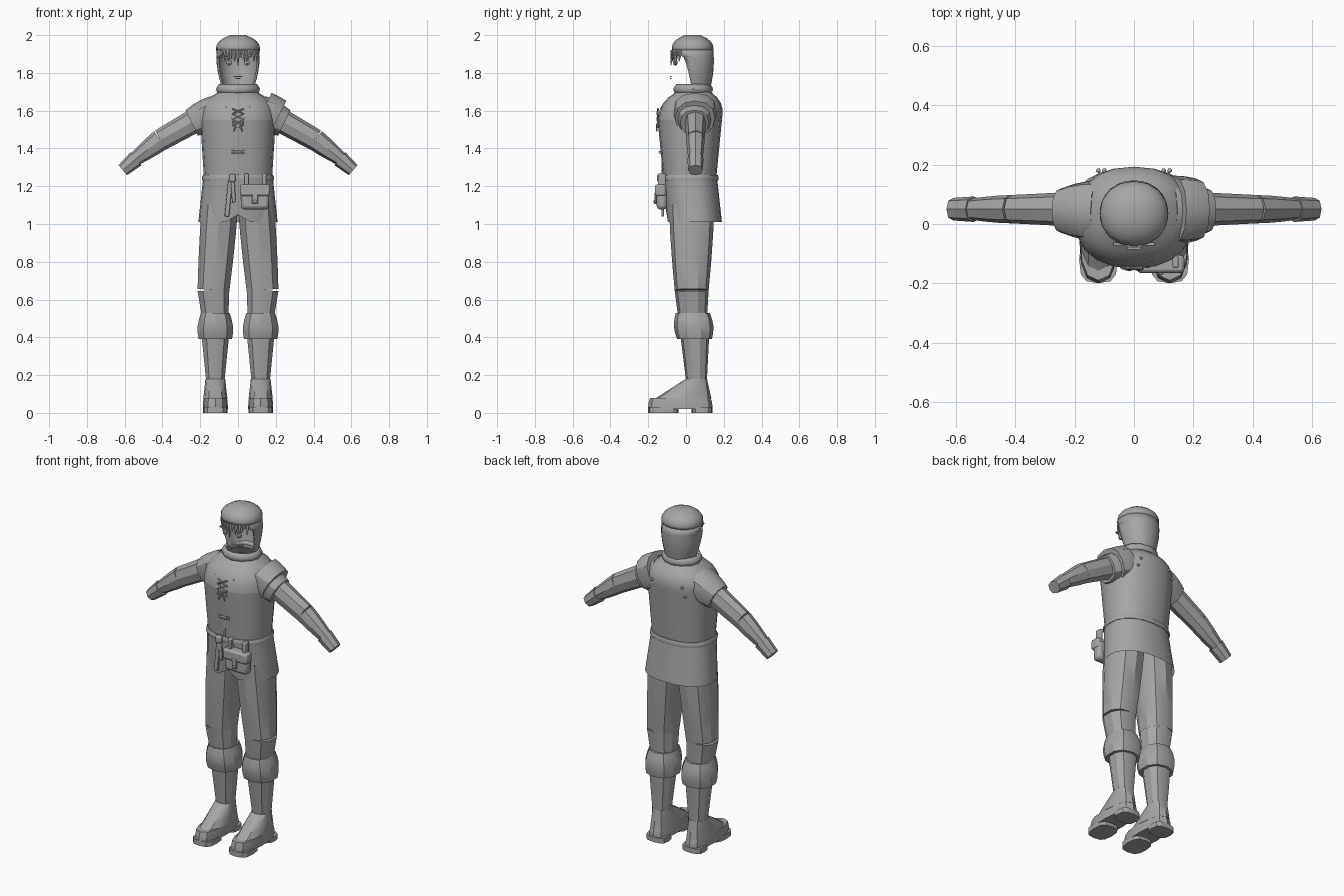
import bpy, bmesh, math
from mathutils import Vector

cube = bpy.data.objects.get("Cube")
if cube:
    bpy.data.objects.remove(cube, do_unlink=True)

shade = (.38, .38, .38, 1)
grey = bpy.data.materials.new("plain grey")
grey.use_nodes = True
grey.diffuse_color = shade
grey.node_tree.nodes["Principled BSDF"].inputs["Base Color"].default_value = shade
parts = []


def add_part(name, bm, location=(0, 0, 0)):
    bmesh.ops.recalc_face_normals(bm, faces=bm.faces)
    mesh = bpy.data.meshes.new(name)
    bm.to_mesh(mesh)
    bm.free()
    mesh.materials.append(grey)
    part = bpy.data.objects.new(name, mesh)
    part.location = location
    bpy.context.collection.objects.link(part)
    parts.append(part)
    return part


def blend(first, last, amount):
    return first + (last - first) * amount


def signed_power(value, power):
    return math.copysign(abs(value) ** power, value)


def sweep(name, start, end, start_size, end_size, bulge=0, taper=1, steps=3, sides=12,
          squareness=2.3, arc_end=math.pi, caps=("start", "end")):
    """Rounded tube between two points; each size is (half width, half depth).

    taper bends the change of size, bulge swells the middle, and an arc_end
    below pi opens the front of the tube."""
    start, end = Vector(start), Vector(end)
    depth_axis = Vector((0, 1, 0))
    along = end - start
    along.y = 0
    side_axis = depth_axis.cross(along.normalized())
    bm = bmesh.new()
    rows = []
    for step in range(steps + 1):
        t = step / steps
        change = t ** taper
        swell = 1 + bulge * math.sin(math.pi * t)
        width, depth = (blend(a, b, change) * swell for a, b in zip(start_size, end_size))
        half_arc = blend(math.pi, arc_end, t ** .15)
        row = []
        for i in range(sides + 1):
            angle = blend(-half_arc, half_arc, i / sides)
            back = signed_power(math.cos(angle), 2 / squareness) * depth
            across = signed_power(math.sin(angle), 2 / squareness) * width
            row.append(bm.verts.new(start.lerp(end, t) + depth_axis * back + side_axis * across))
        rows.append(row)
    for low, high in zip(rows, rows[1:]):
        for i in range(sides):
            bm.faces.new((low[i], low[i + 1], high[i + 1], high[i]))
    if "start" in caps:
        bm.faces.new(rows[0][:sides])
    if "end" in caps:
        bm.faces.new(rows[-1][:sides])
    bmesh.ops.remove_doubles(bm, verts=bm.verts, dist=.0001)
    return add_part(name, bm)


def thicken(part, thickness):
    shell = part.modifiers.new("thickness", "SOLIDIFY")
    shell.thickness = thickness
    shell.offset = -1


def box(name, location, size, bevel=0, turn=0):
    bm = bmesh.new()
    bmesh.ops.create_cube(bm, size=1)
    bmesh.ops.scale(bm, vec=size, verts=bm.verts)
    part = add_part(name, bm, location)
    part.rotation_euler.y = turn
    if bevel:
        rounding = part.modifiers.new("bevel", "BEVEL")
        rounding.width = bevel
        rounding.segments = 2


def ball(name, location, width, depth):
    bm = bmesh.new()
    bmesh.ops.create_uvsphere(bm, u_segments=10, v_segments=6, radius=.5)
    bmesh.ops.scale(bm, vec=(width, depth, width), verts=bm.verts)
    add_part(name, bm, location)


def rod(name, start, end, radius, tip):
    start, end = Vector(start), Vector(end)
    bm = bmesh.new()
    bmesh.ops.create_cone(bm, cap_ends=True, segments=5, radius1=radius, radius2=tip,
                          depth=(end - start).length)
    part = add_part(name, bm, (start + end) / 2)
    part.rotation_euler = (end - start).to_track_quat("Z", "Y").to_euler()


# Tunic: body, rounded shoulders, belt and flared skirt
waist, chest, neck = (0, .02, 1.24), (0, .02, 1.55), (0, .04, 1.7)
waist_size, chest_size, neck_size = (.18, .14), (.2, .17), (.1, .09)
sweep("tunic_body", waist, chest, waist_size, chest_size, sides=20, caps=())
sweep("tunic_shoulders", chest, neck, chest_size, neck_size, taper=3, steps=5, sides=20, caps=())
sweep("belt", (0, .02, 1.23), (0, .02, 1.26), (.19, .15), (.185, .148), sides=20, bulge=.02)
skirt = sweep("tunic_skirt", (0, .045, 1.01), waist, (.21, .145), (.185, .145), sides=24, caps=())

# Small slit at the front of the hem
for vert in skirt.data.vertices:
    if vert.co.z < 1.05 and vert.co.y < 0 and abs(vert.co.x) < .01:
        vert.co.z += .04

# Rolled collar over a wider base
sweep("collar_base", (0, .035, 1.64), neck, (.14, .125), neck_size, caps=())
thicken(sweep("collar", (0, .038, 1.69), (0, .038, 1.74), (.105, .095), neck_size,
              bulge=.13, steps=4, squareness=2, caps=()), .025)

# Hood: domed crown, and sides left open at the face
brow, brow_size = (0, .035, 1.92), (.116, .11)
crown = sweep("hood_crown", brow, (0, .035, 2), brow_size, (.04, .04), taper=3, steps=5,
              sides=16, squareness=2.1, caps=("end",))
sides = sweep("hood_sides", brow, neck, brow_size, (.08, .085), bulge=.1, steps=6,
              sides=16, squareness=2.1, arc_end=1.65, caps=())
for part in (crown, sides):
    thicken(part, .01)

# Fringe and the free-standing face details
for i in range(11):
    x = blend(-.085, .085, i / 10)
    y = 6 * x * x - .07
    rod("fringe_lock", (x, y, 1.92), (x, y - .01, 1.88 - .02 * (i % 3)), .012, .002)
for s in (1, -1):
    ball("eye", (s * .047, -.055, 1.855), .032, .022)
    ball("pupil", (s * .047, -.065, 1.855), .015, .01)
    box("eyebrow", (s * .047, -.068, 1.88), (.048, .01, .008), turn=-s * .2)
for name, height, width in (("upper_lip", 1.78, .045), ("lower_lip", 1.77, .025)):
    box(name, (0, -.082, height), (width, .008, .006))

for s, side in ((1, "left_"), (-1, "right_")):
    # Sleeve, shoulder cap and wrist cuff
    shoulder, elbow, wrist = (s * .17, .05, 1.58), (s * .41, .05, 1.445), (s * .55, .05, 1.34)
    elbow_size, wrist_size = (.058, .048), (.036, .036)
    sweep(side + "upper_sleeve", shoulder, elbow, (.066, .06), elbow_size, sides=8)
    sweep(side + "lower_sleeve", elbow, wrist, elbow_size, wrist_size, sides=8, bulge=.05)
    sweep(side + "shoulder_cap", (s * .11, .045, 1.6), (s * .245, .045, 1.535),
          (.085, .1), (.075, .075), bulge=.1)
    sweep(side + "cuff", (s * .54, .05, 1.345), (s * .61, .05, 1.285),
          (.045, .043), (.035, .038), sides=8)

    # Trousers
    hip, thigh, knee = (s * .095, .03, 1.1), (s * .13, .03, .65), (s * .12, .035, .5)
    thigh_size = (.088, .09)
    sweep(side + "trouser_thigh", hip, thigh, (.1, .12), thigh_size, bulge=.04, sides=10)
    sweep(side + "trouser_knee", thigh, knee, thigh_size, (.072, .076), sides=10)

    # Turned-over boot top, shaft, instep, toes and sole
    ankle, ankle_size = (s * .12, .055, .18), (.052, .056)
    sweep(side + "boot_top", (s * .12, .045, .39), (s * .12, .036, .53),
          (.092, .092), (.078, .09), bulge=.15, steps=4, sides=10)
    sweep(side + "boot_shaft", ankle, (s * .12, .045, .45), ankle_size, (.08, .08), sides=10)
    sweep(side + "boot_instep", (s * .12, -.015, .075), ankle, (.064, .15), ankle_size)
    sweep(side + "boot_toes", (s * .12, -.03, .02), (s * .12, -.03, .08),
          (.066, .17), (.062, .16), bulge=.02, squareness=2.6)
    for name, y, depth in (("sole", -.12, .08), ("heel", .085, .055)):
        sweep(side + name, (s * .12, y, 0), (s * .12, y, .03), (.065, depth), (.065, depth),
              squareness=3)

# Leather patch over the left shoulder
sweep("left_shoulder_patch", (.13, .048, 1.6), (.21, .048, 1.56), (.105, .115), (.102, .105),
      bulge=.03)

# Front seam, neck lacing and toggle
box("front_seam", (0, -.126, 1.37), (.008, .008, .23))
for s in (1, -1):
    for height in (1.52, 1.55, 1.58):
        rod("lace", (-s * .03, -.152, height), (s * .03, -.148, height + .03), .005, .005)
    rod("neck_edge", (s * .01, -.152, 1.51), (s * .06, -.12, 1.62), .008, .008)
    rod("lace_end", (s * .01, -.155, 1.53), (s * .02, -.155, 1.49), .004, .004)
    rod("toggle_loop", (-.035, -.13, 1.38 + s * .007), (.035, -.13, 1.38 + s * .007), .005, .005)
    # Studs on the back of the shoulders
    for x, y, z in ((.1, .18, 1.6), (.12, .18, 1.55)):
        ball("back_stud", (s * x, y, z), .016, .016)
rod("toggle", (-.02, -.138, 1.38), (.02, -.138, 1.38), .008, .008)

# Belt knot with two hanging tails
box("belt_knot", (-.03, -.138, 1.243), (.035, .03, .042), bevel=.008)
box("belt_tail_long", (-.05, -.124, 1.135), (.024, .014, .19), bevel=.004, turn=.1)
box("belt_tail_short", (-.025, -.13, 1.17), (.02, .012, .11), bevel=.004, turn=-.06)

# Belt pouch with flap, straps and button
box("pouch", (.09, -.128, 1.135), (.15, .056, .115), bevel=.018)
box("pouch_flap", (.09, -.135, 1.178), (.16, .06, .062), bevel=.012)
box("pouch_tongue", (.09, -.161, 1.135), (.03, .01, .06), bevel=.003)
ball("pouch_button", (.09, -.167, 1.118), .018, .012)
for x in (.045, .14):
    box("pouch_strap", (x, -.128, 1.23), (.02, .04, .075), bevel=.005)

# Smooth shading with kept creases
bpy.ops.object.select_all(action="DESELECT")
for part in parts:
    part.select_set(True)
bpy.context.view_layer.objects.active = parts[0]
bpy.ops.object.shade_smooth_by_angle(angle=math.radians(32))
